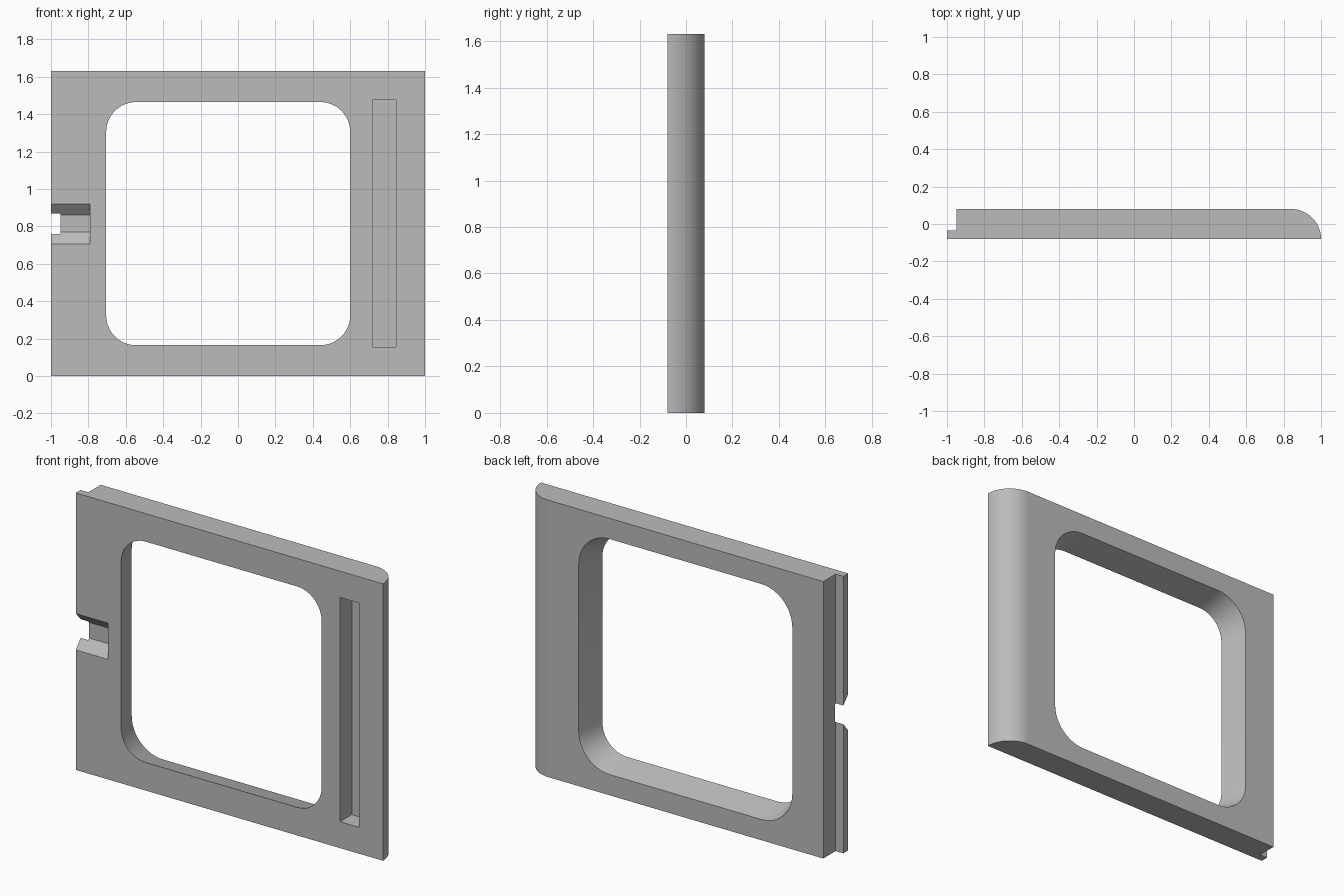
import bpy, bmesh, math
from mathutils import Vector

if "Cube" in bpy.data.objects:
    bpy.data.objects.remove(bpy.data.objects["Cube"])

HEIGHT, FRONT, BACK = 1.63, -0.08, 0.08

grey = bpy.data.materials.new("plain grey")
grey.use_nodes = True
colour = (0.5, 0.5, 0.5, 1)
grey.diffuse_color = colour
grey.node_tree.nodes["Principled BSDF"].inputs["Base Color"].default_value = colour


def loft(name, start, end):
    """Solid between two matching closed loops of points."""
    bm = bmesh.new()
    a = [bm.verts.new(p) for p in start]
    b = [bm.verts.new(p) for p in end]
    bm.faces.new(a)
    bm.faces.new(b)
    for i in range(len(a)):
        j = (i + 1) % len(a)
        bm.faces.new((a[i], a[j], b[j], b[i]))
    bmesh.ops.recalc_face_normals(bm, faces=bm.faces)
    mesh = bpy.data.meshes.new(name)
    bm.to_mesh(mesh)
    bm.free()
    mesh.materials.append(grey)
    obj = bpy.data.objects.new(name, mesh)
    bpy.context.collection.objects.link(obj)
    return obj


def rounded_rect(x0, x1, z0, z1, r, y, steps=12):
    """Rounded rectangle loop in a plane of constant y."""
    centres = [(x1 - r, z1 - r), (x0 + r, z1 - r), (x0 + r, z0 + r), (x1 - r, z0 + r)]
    loop = []
    for q, (cx, cz) in enumerate(centres):
        for s in range(steps + 1):
            t = math.pi / 2 * (q + s / steps)
            loop.append(Vector((cx + r * math.cos(t), y, cz + r * math.sin(t))))
    return loop


# Panel: plan profile with a stepped lip at one end and a quarter round at the other
radius = BACK - FRONT
plan = [(-0.95, BACK), (-0.95, -0.035), (-1, -0.035), (-1, FRONT)]
for i in range(25):
    t = math.pi / 2 * i / 24
    plan.append((1 - radius + radius * math.cos(t), FRONT + radius * math.sin(t)))
panel = loft("frame_panel", [(x, y, 0) for x, y in plan], [(x, y, HEIGHT) for x, y in plan])

# Window opening, flaring towards the back; the cutter overshoots both faces
front_loop = rounded_rect(-0.705, 0.60, 0.165, 1.465, 0.16, FRONT)
back_loop = rounded_rect(-0.748, 0.643, 0.122, 1.508, 0.203, BACK)
over = [(b - f) * 0.1 for f, b in zip(front_loop, back_loop)]
window = loft("window_cutter",
              [f - d for f, d in zip(front_loop, over)],
              [b + d for b, d in zip(back_loop, over)])

# Blind finger slot in the front face
slot_plan = [(0.72, -0.2), (0.845, -0.2), (0.845, 0.03), (0.72, 0.03)]
slot = loft("slot_cutter", [(x, y, 0.155) for x, y in slot_plan],
            [(x, y, 1.475) for x, y in slot_plan])

# Latch notch with sloping top and bottom, open at the lip
notch_side = [(-0.14, 0.635), (-0.027, 0.769), (-0.027, 0.861), (-0.14, 0.987)]
notch = loft("notch_cutter", [(-1.1, y, z) for y, z in notch_side],
             [(-0.79, y, z) for y, z in notch_side])

bpy.ops.object.select_all(action="DESELECT")
bpy.context.view_layer.objects.active = panel
panel.select_set(True)
for cutter in (window, slot, notch):
    cutter.hide_render = True
    mod = panel.modifiers.new(cutter.name, "BOOLEAN")
    mod.operation, mod.solver, mod.object = "DIFFERENCE", "EXACT", cutter
    bpy.ops.object.modifier_apply(modifier=mod.name)
    bpy.data.objects.remove(cutter)

bpy.ops.object.shade_smooth_by_angle(angle=math.radians(25))
